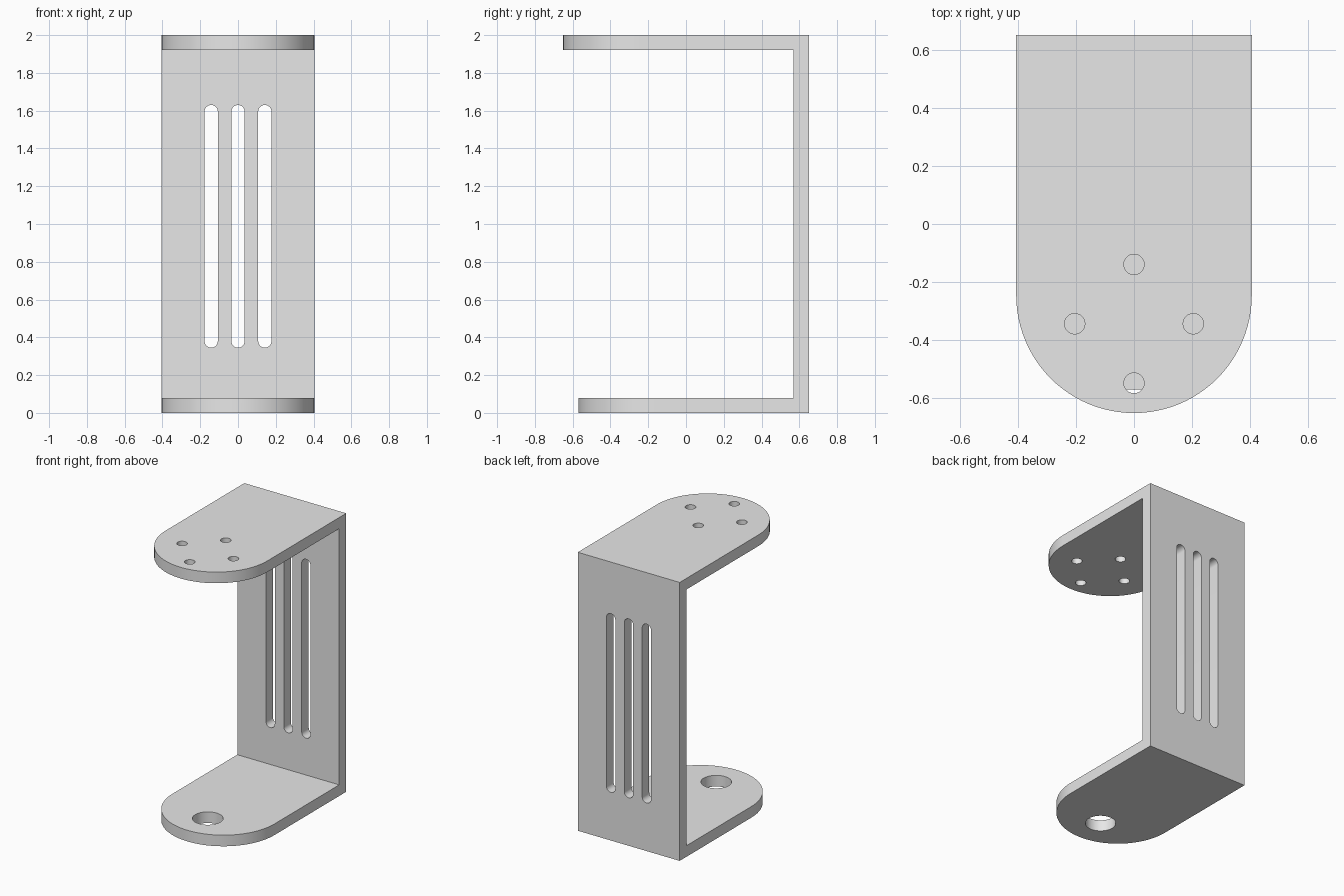
import bpy, bmesh
from math import sin, cos, pi, radians
from mathutils import Vector

if "Cube" in bpy.data.objects:
    bpy.data.objects.remove(bpy.data.objects["Cube"], do_unlink=True)

HALF_W = 0.405      # half width, also the radius of the rounded ends
BACK = 0.65
THICK = 0.08
HEIGHT = 2.0
HOLE_Y = -0.343     # common axis of the mounting holes


def arc(cx, cy, r, start, end, steps):
    """Points along an arc, angles in degrees."""
    angles = [radians(start + (end - start) * i / steps) for i in range(steps + 1)]
    return [(cx + r * cos(a), cy + r * sin(a)) for a in angles]


def prism(bm, points, depth):
    """Extrude a closed 3D outline along a vector."""
    face = bm.faces.new([bm.verts.new(p) for p in points])
    new = bmesh.ops.extrude_face_region(bm, geom=[face])["geom"]
    bmesh.ops.translate(bm, vec=Vector(depth),
                        verts=[g for g in new if isinstance(g, bmesh.types.BMVert)])


def make_object(name, bm):
    bmesh.ops.recalc_face_normals(bm, faces=bm.faces)
    mesh = bpy.data.meshes.new(name)
    bm.to_mesh(mesh)
    bm.free()
    obj = bpy.data.objects.new(name, mesh)
    bpy.context.collection.objects.link(obj)
    return obj


# Bracket body: C-shaped side profile, pulled across the width
inner = BACK - THICK
front = -0.8
profile = [(front, 0), (BACK, 0), (BACK, HEIGHT), (front, HEIGHT),
           (front, HEIGHT - THICK), (inner, HEIGHT - THICK),
           (inner, THICK), (front, THICK)]
bm = bmesh.new()
prism(bm, [(-HALF_W, y, z) for y, z in profile], (2 * HALF_W, 0, 0))
bracket = make_object("bracket", bm)

cut = bmesh.new()

# Rounded plate ends: remove everything in front of a half circle
for z, tip in ((0, -0.57), (HEIGHT - THICK, -0.65)):
    cy = tip + HALF_W
    outline = arc(0, cy, HALF_W, 180, 360, 48)
    outline += [(0.6, cy), (0.6, -1), (-0.6, -1), (-0.6, cy)]
    prism(cut, [(x, y, z - 0.1) for x, y in outline], (0, 0, THICK + 0.2))

# Four small holes in the top plate
for i in range(4):
    a = i * pi / 2
    ring = arc(0.204 * cos(a), HOLE_Y + 0.204 * sin(a), 0.035, 0, 348.75, 31)
    prism(cut, [(x, y, HEIGHT - 0.2) for x, y in ring], (0, 0, 0.4))

# One large hole in the bottom plate
ring = arc(0, HOLE_Y, 0.1, 0, 352.5, 47)
prism(cut, [(x, y, -0.2) for x, y in ring], (0, 0, 0.4))

# Three round-ended slots in the back wall
for cx in (-0.142, 0, 0.142):
    slot = arc(cx, 1.595, 0.035, 0, 180, 16) + arc(cx, 0.38, 0.035, 180, 360, 16)
    prism(cut, [(x, inner - 0.1, z) for x, z in slot], (0, THICK + 0.2, 0))

# Cut the body, then drop the cutter
cutter = make_object("cutter", cut)
cutter.hide_render = True
mod = bracket.modifiers.new("cutouts", "BOOLEAN")
mod.operation = "DIFFERENCE"
mod.solver = "EXACT"
mod.object = cutter
bpy.ops.object.select_all(action="DESELECT")
bracket.select_set(True)
bpy.context.view_layer.objects.active = bracket
bpy.ops.object.modifier_apply(modifier=mod.name)
bpy.data.objects.remove(cutter, do_unlink=True)

# Plain grey metal
grey = bpy.data.materials.new("light_grey")
grey.use_nodes = True
colour = (0.8, 0.8, 0.8, 1)
grey.diffuse_color = colour
grey.node_tree.nodes["Principled BSDF"].inputs["Base Color"].default_value = colour
bracket.data.materials.clear()
bracket.data.materials.append(grey)
for poly in bracket.data.polygons:
    poly.material_index = 0
bpy.ops.object.shade_smooth_by_angle(angle=radians(30))
